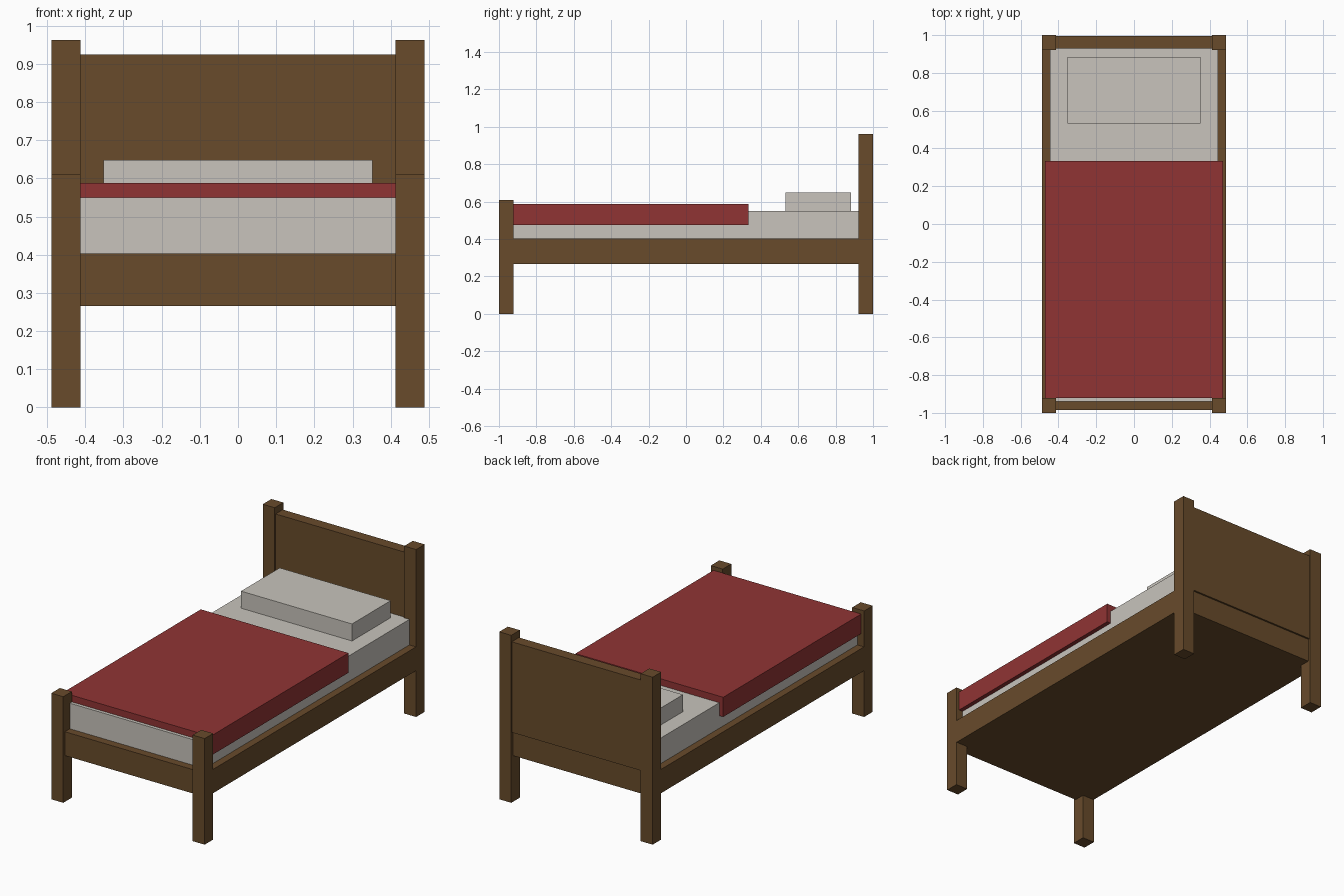
import bpy

cube = bpy.data.objects.get("Cube")
if cube:
    bpy.data.objects.remove(cube, do_unlink=True)


def material(name, rgb):
    mat = bpy.data.materials.new(name)
    mat.use_nodes = True
    color = (*rgb, 1.0)
    mat.diffuse_color = color
    mat.node_tree.nodes["Principled BSDF"].inputs["Base Color"].default_value = color
    return mat


wood = material("brown wood", (0.138, 0.070, 0.024))
linen = material("off white linen", (0.578, 0.552, 0.503))
red = material("red cloth", (0.279, 0.034, 0.034))


def box(name, mat, x, y, z):
    """Box spanning the given (min, max) ranges."""
    spans = (x, y, z)
    bpy.ops.mesh.primitive_cube_add(size=1)
    obj = bpy.context.object
    obj.name = name
    obj.location = [(a + b) / 2 for a, b in spans]
    obj.scale = [b - a for a, b in spans]
    obj.data.materials.append(mat)
    bpy.ops.object.transform_apply(location=False, rotation=False, scale=True)
    return obj


def centred(half):
    return (-half, half)


# Corner posts: short at the foot, tall at the head
for side, sign in (("left", 1), ("right", -1)):
    x = sorted((sign * 0.412, sign * 0.488))
    box(f"front_{side}_post", wood, x, (-1.0, -0.922), (0, 0.61))
    box(f"back_{side}_post", wood, x, (0.922, 1.0), (0, 0.963))

# Frame and headboard
box("bed_frame", wood, centred(0.487), centred(0.985), (0.266, 0.403))
box("headboard", wood, centred(0.42), (0.93, 0.995), (0.403, 0.924))

# Bedding
box("mattress", linen, centred(0.445), (-0.94, 0.93), (0.403, 0.55))
box("blanket", red, centred(0.47), (-0.921, 0.333), (0.475, 0.588))
box("pillow", linen, centred(0.353), (0.532, 0.883), (0.55, 0.648))
